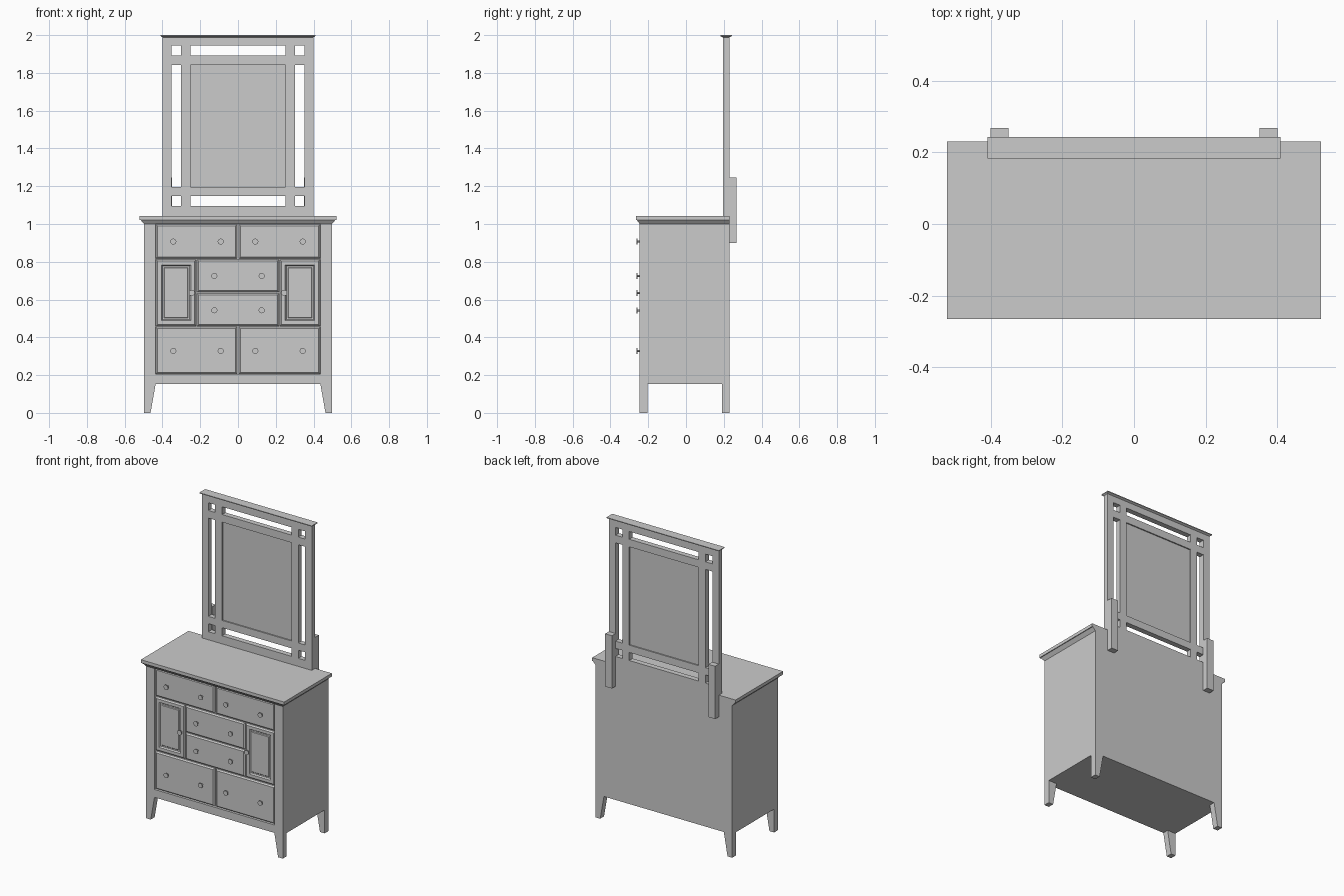
import bpy
import bmesh

if "Cube" in bpy.data.objects:
    bpy.data.objects.remove(bpy.data.objects["Cube"])

grey = bpy.data.materials.new("plain_grey")
grey.use_nodes = True
COLOUR = (0.6, 0.6, 0.6, 1)
grey.diffuse_color = COLOUR
grey.node_tree.nodes["Principled BSDF"].inputs["Base Color"].default_value = COLOUR


def finish(name, bm):
    bmesh.ops.recalc_face_normals(bm, faces=bm.faces)
    mesh = bpy.data.meshes.new(name)
    bm.to_mesh(mesh)
    bm.free()
    mesh.materials.append(grey)
    obj = bpy.data.objects.new(name, mesh)
    bpy.context.collection.objects.link(obj)
    return obj


def loft(name, rings, axis="z"):
    """Join rectangles (a0, a1, b0, b1, height) along z, or along y with b as z."""
    bm = bmesh.new()
    loops = []
    for a0, a1, b0, b1, h in rings:
        corners = [(a0, b0), (a1, b0), (a1, b1), (a0, b1)]
        loops.append([bm.verts.new((a, b, h) if axis == "z" else (a, h, b))
                      for a, b in corners])
    bm.faces.new(loops[0])
    bm.faces.new(loops[-1])
    for lo, hi in zip(loops, loops[1:]):
        for i in range(4):
            j = (i + 1) % 4
            bm.faces.new((lo[i], lo[j], hi[j], hi[i]))
    return finish(name, bm)


def box(name, x0, x1, y0, y1, z0, z1):
    return loft(name, [(x0, x1, y0, y1, z0), (x0, x1, y0, y1, z1)])


def pierced_panel(name, xs, zs, holes, y0, y1):
    """Grid of cells in the xz plane, with some left out, given thickness."""
    bm = bmesh.new()
    for i in range(len(xs) - 1):
        for j in range(len(zs) - 1):
            if (i, j) not in holes:
                bm.faces.new([bm.verts.new((x, y0, z)) for x, z in (
                    (xs[i], zs[j]), (xs[i + 1], zs[j]),
                    (xs[i + 1], zs[j + 1]), (xs[i], zs[j + 1]))])
    bmesh.ops.remove_doubles(bm, verts=bm.verts, dist=1e-5)
    front = bm.faces[:]
    back = bmesh.ops.extrude_face_region(bm, geom=front, use_keep_orig=True)["geom"]
    bmesh.ops.translate(bm, vec=(0, y1 - y0, 0),
                        verts=[v for v in back if isinstance(v, bmesh.types.BMVert)])
    return finish(name, bm)


FRONT, BACK, RECESS = -0.245, 0.23, -0.226
SIDE, OPEN = 0.497, 0.436


def front_block(name, x0, x1, z0, z1, steps):
    """Drawer or door front; steps are (inset, y) from the recess outward."""
    loft(name, [(x0 + d, x1 - d, z0 + d, z1 - d, y) for d, y in steps], "y")


def knob(name, x, z):
    """Thin stem carrying a flat round head."""
    bm = bmesh.new()
    for radius, y0, y1 in ((0.005, FRONT + 0.012, -0.257), (0.016, -0.257, -0.262)):
        part = bmesh.ops.create_cone(bm, cap_ends=True, segments=12, radius1=radius,
                                     radius2=radius, depth=abs(y1 - y0))["verts"]
        for v in part:
            v.co = (x + v.co.x, (y0 + y1) / 2 + v.co.z, z + v.co.y)
    obj = finish(name, bm)
    obj.data.shade_smooth()
    obj.data.set_sharp_from_angle(angle=0.7)


# Carcass with a framed front opening
box("carcass", -SIDE, SIDE, RECESS, BACK, 0.153, 1.0)
pierced_panel("face_frame", [-SIDE, -OPEN, OPEN, SIDE], [0.153, 0.205, 1.0],
              {(1, 1)}, FRONT, RECESS)

# Tapered legs
for side, sx in (("right", -1), ("left", 1)):
    for end, y0, y1 in (("front", FRONT, FRONT + 0.04), ("rear", BACK - 0.04, BACK)):
        loft(f"{end}_{side}_leg", [(sx * 0.463, sx * SIDE, y0, y1, 0),
                                   (sx * OPEN, sx * SIDE, y0, y1, 0.153)])

# Top with sloped moulding below it
loft("top", [(-SIDE, SIDE, FRONT, BACK, 1.0), (-0.516, 0.516, -0.261, BACK, 1.022),
             (-0.521, 0.521, -0.265, BACK, 1.022), (-0.521, 0.521, -0.265, BACK, 1.043)])

# Drawers and doors
DRAWER = [(0, RECESS), (0, -0.232), (0.008, -0.24)]
DOOR = DRAWER + [(0.028, -0.24), (0.034, -0.231), (0.042, -0.231), (0.046, -0.235)]
for side, sx in (("right", -1), ("left", 1)):
    for row, z0, z1, kz in (("upper", 0.818, 0.998, 0.907), ("lower", 0.207, 0.454, 0.328)):
        a, b = sorted((sx * 0.006, sx * 0.434))
        front_block(f"{row}_{side}_drawer", a, b, z0, z1, DRAWER)
        for i, kx in enumerate((0.092, 0.342)):
            knob(f"{row}_{side}_knob_{i + 1}", sx * kx, kz)
    a, b = sorted((sx * 0.222, sx * 0.434))
    front_block(f"{side}_door", a, b, 0.46, 0.812, DOOR)
    knob(f"{side}_door_knob", sx * 0.244, 0.635)
for row, z0, z1, kz in (("upper", 0.639, 0.812, 0.725), ("lower", 0.46, 0.633, 0.543)):
    front_block(f"{row}_middle_drawer", -0.216, 0.216, z0, z1, DRAWER)
    for side, kx in (("right", -0.125), ("left", 0.125)):
        knob(f"{row}_middle_{side}_knob", kx, kz)

# Mirror frame with cut-out slots, glass panel and crown
xs = [-0.4, -0.352, -0.302, -0.252, 0.252, 0.302, 0.352, 0.4]
zs = [1.043, 1.096, 1.149, 1.197, 1.843, 1.893, 1.944, 1.99]
slots = {(i, j) for i in (1, 3, 5) for j in (1, 3, 5)}
pierced_panel("mirror_frame", xs, zs, slots, 0.195, BACK)
box("mirror_panel", -0.252, 0.252, 0.203, 0.222, 1.197, 1.843)
loft("crown", [(-0.4, 0.4, 0.195, BACK, 1.988), (-0.409, 0.409, 0.182, 0.243, 1.995),
               (-0.409, 0.409, 0.182, 0.243, 2.0)])

# Posts that hold the mirror to the back
for side, sx in (("right", -1), ("left", 1)):
    a, b = sorted((sx * 0.35, sx * 0.4))
    box(f"{side}_mirror_post", a, b, BACK, 0.268, 0.9, 1.247)
